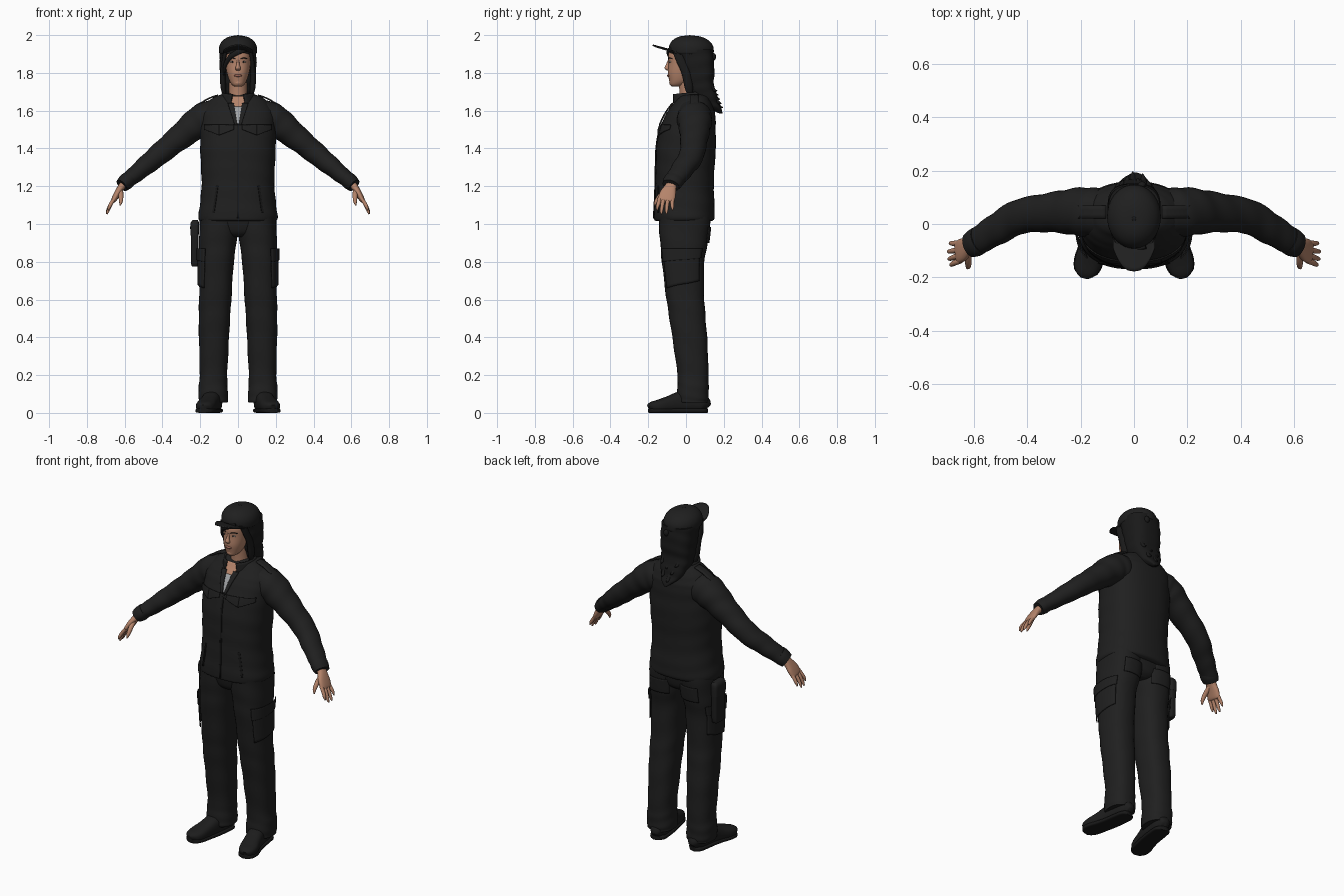
import bpy, math
from mathutils import Vector

def material(name, r, g, b):
    m = bpy.data.materials.new(name)
    m.diffuse_color = (r, g, b, 1)
    return m

CLOTH = material("black_cloth", 0.014, 0.014, 0.014)
SEAM = material("seam_black", 0.009, 0.009, 0.009)
HAIR = material("black_hair", 0.010, 0.010, 0.010)
BOOT = material("boot_leather", 0.012, 0.012, 0.012)
SKIN = material("skin", 0.46, 0.23, 0.145)
LIPS = material("lips", 0.33, 0.13, 0.095)
SHIRT = material("grey_shirt", 0.36, 0.37, 0.38)
EYE = material("eye_white", 0.5, 0.45, 0.42)

def finish(name, verts, faces, mat):
    me = bpy.data.meshes.new(name)
    me.from_pydata([tuple(v) for v in verts], [], faces)
    me.materials.append(mat)
    ob = bpy.data.objects.new(name, me)
    bpy.context.collection.objects.link(ob)
    bpy.ops.object.select_all(action='DESELECT')
    ob.select_set(True)
    bpy.context.view_layer.objects.active = ob
    bpy.ops.object.mode_set(mode='EDIT')
    bpy.ops.mesh.select_all(action='SELECT')
    bpy.ops.mesh.normals_make_consistent(inside=False)
    bpy.ops.object.mode_set(mode='OBJECT')
    bpy.ops.object.shade_smooth_by_angle(angle=math.radians(50))
    return ob

def smooth(rings, k=5):
    """Catmull-Rom through ring tuples."""
    out, n = [], len(rings)
    for i in range(n - 1):
        p = [rings[max(0, min(n - 1, i + d))] for d in (-1, 0, 1, 2)]
        for j in range(k):
            t = j / k
            out.append(tuple(0.5 * (2 * b + (c - a) * t + (2 * a - 5 * b + 4 * c - d) * t * t
                       + (3 * b - a - 3 * c + d) * t ** 3) for a, b, c, d in zip(*p)))
    return out + [tuple(rings[-1])]

def oval(t, n):
    c, s = math.cos(t), math.sin(t)
    return math.copysign(abs(c) ** (2 / n), c), math.copysign(abs(s) ** (2 / n), s)

def loft(name, rings, mat, ref=None, n=2.0, sides=28, mirror=False, fold=0.0, floor=False, k=5):
    """Skin rings (x, y, z, a, b); level rings unless ref gives a path frame."""
    R = smooth(rings, k)
    for s in ((1, -1) if mirror else (1,)):
        verts, faces = [], []
        for i, (x, y, z, a, b) in enumerate(R):
            u, v = Vector((1, 0, 0)), Vector((0, 1, 0))
            if ref:
                T = (Vector(R[min(i + 1, len(R) - 1)][:3]) - Vector(R[max(i - 1, 0)][:3])).normalized()
                u = Vector(ref).cross(T).normalized()
                v = T.cross(u)
            for j in range(sides):
                t = 2 * math.pi * j / sides
                cx, cy = oval(t, n)
                f = 1 + fold * math.sin(i * 1.15 + 2.2 * math.sin(t + 0.4))
                p = Vector((x, y, z)) + u * (max(a, 0.001) * cx * f) + v * (max(b, 0.001) * cy * f)
                if floor:
                    p.z = max(p.z, 0)
                verts.append((p.x * s, p.y, p.z))
        for i in range(len(R) - 1):
            for j in range(sides):
                q = (j + 1) % sides
                faces.append((i * sides + j, i * sides + q, (i + 1) * sides + q, (i + 1) * sides + j))
        faces += [tuple(range(sides)), tuple((len(R) - 1) * sides + j for j in range(sides))]
        side = "" if not mirror else ("_left" if s > 0 else "_right")
        finish(name + side, verts, faces, mat)

def sheet(name, f, nu, nv, mat, thick=0.006, mirror=False):
    """Thin sheet from f(u, v), both in 0..1."""
    for s in ((1, -1) if mirror else (1,)):
        verts = []
        for i in range(nu + 1):
            for j in range(nv + 1):
                x, y, z = f(i / nu, j / nv)
                verts.append((x * s, y, z))
        w = nv + 1
        faces = [(i * w + j, i * w + j + 1, (i + 1) * w + j + 1, (i + 1) * w + j)
                 for i in range(nu) for j in range(nv)]
        ob = finish(name + ("" if not mirror else "_left" if s > 0 else "_right"), verts, faces, mat)
        m = ob.modifiers.new("thickness", 'SOLIDIFY')
        m.thickness, m.offset = thick, 0

def patch(name, rings, n, lo, hi, zlo, zhi, mat, front=True, off=0.002, mirror=False):
    """Plate lying on a level loft; lo/hi are x (front) or angle, at bottom and top."""
    R = sorted(smooth(rings), key=lambda r: r[2])
    def f(u, v):
        l, h = lo[0] + (lo[1] - lo[0]) * v, hi[0] + (hi[1] - hi[0]) * v
        z0 = zlo[0] + (zlo[1] - zlo[0]) * u if isinstance(zlo, tuple) else zlo
        z, p = z0 + (zhi - z0) * v, l + (h - l) * u
        i = max(i for i in range(len(R) - 1) if R[i][2] <= z or i == 0)
        w = (z - R[i][2]) / max(1e-6, R[i + 1][2] - R[i][2])
        x, y, _, a, b = [A + (B - A) * w for A, B in zip(R[i], R[i + 1])]
        a, b = a + off, b + off
        if front:
            return p, y - b * (1 - min(1, abs((p - x) / a)) ** n) ** (1 / n), z
        cx, cy = oval(p, n)
        return x + a * cx, y + b * cy, z
    sheet(name, f, 12, 12, mat, 0.005, mirror)

def ball(name, c, r, mat, mirror=False):
    prof = [(c[0], c[1], c[2] + r[2] * math.sin(t), r[0] * math.cos(t), r[1] * math.cos(t))
            for t in [math.pi * (i / 8 - 0.5) for i in range(9)]]
    loft(name, prof, mat, sides=16, mirror=mirror, k=1)

# Jacket body with seams, pockets and open neck
jacket = [(0, -.01, 1.015, .195, .145), (0, -.01, 1.03, .21, .16), (0, -.008, 1.1, .202, .159),
          (0, -.008, 1.2, .193, .155), (0, -.005, 1.3, .195, .156), (0, 0, 1.4, .2, .158),
          (0, .008, 1.5, .2, .149), (0, .022, 1.57, .197, .134), (0, .03, 1.61, .185, .118),
          (0, .038, 1.65, .155, .095), (0, .04, 1.675, .12, .08), (0, .04, 1.69, .07, .06)]
loft("jacket", jacket, CLOTH, n=2.4, sides=48, fold=0.006)
patch("zip_strip", jacket, 2.4, (-.005, -.005), (.005, .005), 1.03, 1.53, SEAM)
patch("shirt_panel", jacket, 2.4, (-.003, -.026), (.004, .026), 1.53, 1.62, SHIRT, off=.004)
patch("throat", jacket, 2.4, (-.026, -.042), (.026, .042), 1.62, 1.675, SKIN, off=.004)
patch("lapel", jacket, 2.4, (.003, .022), (.018, .055), 1.525, 1.64, CLOTH, off=.009, mirror=True)
for k, end in enumerate(((.022, .10), (.10, .178))):
    zs = (1.50, 1.47) if k == 0 else (1.47, 1.50)
    patch("chest_flap_" + str(k), jacket, 2.4, (end[0],) * 2, (end[1],) * 2, zs, 1.525,
          CLOTH, off=.007, mirror=True)
patch("side_pocket_welt", jacket, 2.4, (.125, .105), (.135, .115), 1.06, 1.2, SEAM, mirror=True)

# Stand-up collar, open at the front
def collar(u, v):
    t = math.radians(-68 + 316 * u)
    return ((.098 - .018 * v) * math.cos(t), .03 - .006 * v + (.1 - .004 * v) * math.sin(t),
            1.63 + (.065 + .008 * math.sin(t)) * v)
sheet("collar", collar, 40, 5, CLOTH, 0.01)
# Shoulder straps
sheet("shoulder_strap", lambda u, v: (.105 + .11 * u, .02 + .05 * v, 1.682 - .025 * u - .03 * u * u),
      6, 3, CLOTH, 0.008, mirror=True)

# Sleeves and cuffs
loft("sleeve", [(.08, .04, 1.575, .085, .085), (.15, .043, 1.562, .092, .092), (.205, .046, 1.54, .085, .09),
                (.27, .045, 1.49, .073, .08), (.35, .04, 1.425, .063, .07), (.43, .027, 1.358, .057, .065),
                (.5, -.012, 1.3, .05, .06), (.56, -.048, 1.25, .043, .054), (.605, -.075, 1.213, .037, .048)],
     CLOTH, ref=(0, 1, 0), n=2.1, mirror=True, fold=0.025)
loft("cuff", [(.578, -.06, 1.238, .042, .053), (.595, -.07, 1.222, .043, .053), (.615, -.08, 1.204, .037, .047)],
     CLOTH, ref=(0, 1, 0), mirror=True)

# Hands
loft("palm", [(.595, -.07, 1.22, .022, .028), (.618, -.082, 1.195, .019, .031), (.64, -.096, 1.16, .017, .043),
              (.657, -.105, 1.128, .014, .043), (.662, -.107, 1.118, .008, .036)],
     SKIN, ref=(0, 1, 0), n=2.4, mirror=True)
tips = [(-.152, 1.072, .688), (-.13, 1.052, .695), (-.103, 1.053, .697), (-.072, 1.072, .69)]
for i, (ty, tz, tx) in enumerate(tips):
    ky = -.138 + .022 * i
    loft("finger_" + str(i), [(.65, ky, 1.14, .009, .011), (.672, (ky + ty) / 2 - .001, 1.108, .010, .0105),
         (tx - .006, ty, tz + .016, .008, .008), (tx, ty, tz, .003, .003)],
         SKIN, ref=(0, 1, 0), sides=12, mirror=True, k=3)
loft("thumb", [(.622, -.1, 1.18, .014, .014), (.62, -.135, 1.15, .013, .013), (.62, -.158, 1.12, .010, .010),
               (.624, -.166, 1.098, .003, .003)], SKIN, ref=(1, 0, 0), sides=12, mirror=True, k=3)

# Trousers
leg = [(.108, .03, .055, .07, .075), (.13, .036, .075, .078, .083), (.132, .037, .13, .077, .083),
       (.13, .037, .2, .073, .082), (.128, .025, .35, .078, .09), (.125, .008, .5, .083, .096),
       (.12, -.005, .62, .086, .101), (.114, -.015, .8, .092, .113), (.106, -.01, .92, .1, .128),
       (.1, -.008, 1.04, .102, .138)]
leg[0] = (.13, .036, .055, .075, .08)
loft("trouser_leg", leg, CLOTH, n=2.4, sides=32, mirror=True, fold=0.014)
loft("trouser_seat", [(0, -.005, .93, .05, .09), (0, -.006, .96, .13, .12), (0, -.008, 1.04, .195, .136)],
     CLOTH, n=2.5)
patch("cargo_pocket", leg, 2.4, (-.95, -.95), (.75, .75), (.66, .70), .85, CLOTH, False, .007, True)
patch("cargo_flap", leg, 2.4, (-1.0, -1.0), (.8, .8), (.80, .82), .87, CLOTH, False, .011, True)
patch("rear_pocket", leg, 2.4, (1.1, 1.1), (2.2, 2.2), .9, .985, CLOTH, False, .006, True)

# Boots: uppers and soles along the foot axis
foot = [(.122, .112, .02, .05), (.126, .09, .042, .09), (.132, .04, .047, .115), (.142, -.03, .048, .11),
        (.155, -.085, .049, .088), (.17, -.14, .052, .068), (.18, -.178, .042, .056), (.184, -.195, .02, .042)]
loft("boot", [(x, y, h / 2 + .003, w, h / 2) for x, y, w, h in foot], BOOT, ref=(0, 0, 1), n=2.6, mirror=True, floor=True)
loft("boot_sole", [(x, y, .012, w + .003, .012) for x, y, w, h in foot], SEAM, ref=(0, 0, 1), n=4, mirror=True, floor=True)

# Hip pouch on the right side
loft("hip_pouch", [(-.228, .02, .775, .012, .03), (-.229, .02, .79, .019, .045), (-.229, .02, .9, .02, .048),
                   (-.228, .02, .99, .021, .048), (-.226, .02, 1.015, .016, .042)], BOOT, n=4)
loft("pouch_flap", [(-.23, .02, .94, .022, .05), (-.229, .02, 1.0, .023, .05), (-.226, .02, 1.02, .014, .04)],
     CLOTH, n=4)

# Head and neck
loft("neck", [(0, .02, 1.6, .06, .06), (0, .018, 1.68, .049, .052), (0, .015, 1.77, .048, .055)], SKIN)
loft("head", [(0, -.052, 1.728, .018, .022), (0, -.045, 1.738, .032, .04), (0, -.032, 1.76, .046, .057),
              (0, -.02, 1.8, .059, .076), (0, -.01, 1.85, .067, .083), (0, 0, 1.9, .07, .093),
              (0, .01, 1.95, .06, .08)], SKIN, n=2.2)
loft("nose", [(0, -.087, 1.87, .006, .008), (0, -.096, 1.845, .008, .01), (0, -.101, 1.825, .014, .013),
              (0, -.092, 1.812, .010, .008)], SKIN, sides=16)
ball("lip", (0, -.092, 1.786, ), (.022, .009, .007), LIPS)
ball("chin", (0, -.076, 1.748), (.02, .013, .014), SKIN)
ball("eye", (.03, -.083, 1.858), (.012, .007, .0045), EYE, True)
ball("iris", (.03, -.0875, 1.858), (.0045, .004, .0045), HAIR, True)
loft("eyebrow", [(.014, -.092, 1.874, .003, .002), (.032, -.088, 1.879, .004, .003), (.05, -.074, 1.874, .002, .002)],
     HAIR, ref=(0, 0, 1), sides=8, mirror=True)

# Hair, fringe and loose strands
loft("hair", [(0, .045, 1.925, .096, .098), (0, .058, 1.87, .098, .09), (0, .068, 1.8, .096, .083),
              (0, .074, 1.74, .091, .073), (0, .092, 1.69, .084, .07), (0, .122, 1.64, .066, .05),
              (.005, .155, 1.61, .04, .033), (.005, .185, 1.585, .008, .008)], HAIR, n=2.8, sides=36, fold=0.015)
loft("fringe", [(.045, -.085, 1.925, .012, .008), (0, -.096, 1.91, .014, .007), (-.04, -.084, 1.885, .013, .009),
                (-.068, -.05, 1.84, .01, .012), (-.075, -.02, 1.79, .004, .008)], HAIR, ref=(0, 1, 0), sides=14)
loft("temple_hair", [(.062, -.05, 1.92, .012, .025), (.074, -.03, 1.87, .011, .026), (.08, 0, 1.8, .014, .025),
                     (.078, .015, 1.72, .014, .022), (.07, .02, 1.67, .004, .006)], HAIR, sides=14, mirror=True)
for i in range(6):
    x, z = -.045 + .02 * i, 1.74 - .022 * (i * 2 % 5)
    y = .125 + (1.74 - z) * .35
    loft("strand_" + str(i), [(x, y, z, .012, .014), (x, y + .022, z - .03, .009, .01),
         (x * .9, y + .04, z - .035, .002, .002)], HAIR, ref=(1, 0, 0), sides=10, k=3)

# Cap crown, band, visor and button
loft("cap_crown", [(0, .03, 1.9, .095, .113), (0, .028, 1.91, .1, .119), (0, .027, 1.94, .099, .117),
                   (0, .025, 1.966, .086, .102), (0, .022, 1.985, .062, .075), (0, .02, 1.995, .034, .043),
                   (0, .02, 1.998, .003, .003)], CLOTH, sides=36)
def visor(u, v):
    q = 2 * u - 1
    back = -.093 + .065 * q * q
    tip = -.176 + .085 * abs(q) ** 2.6
    return .078 * q, back + (tip - back) * v, 1.925 + .022 * v - .028 * q * q
sheet("cap_visor", visor, 20, 6, CLOTH, 0.007)
ball("cap_button", (0, .02, 1.996), (.009, .009, .004), SEAM)
ball("cap_strap_knot", (.03, .145, 1.885), (.016, .014, .02), HAIR)
